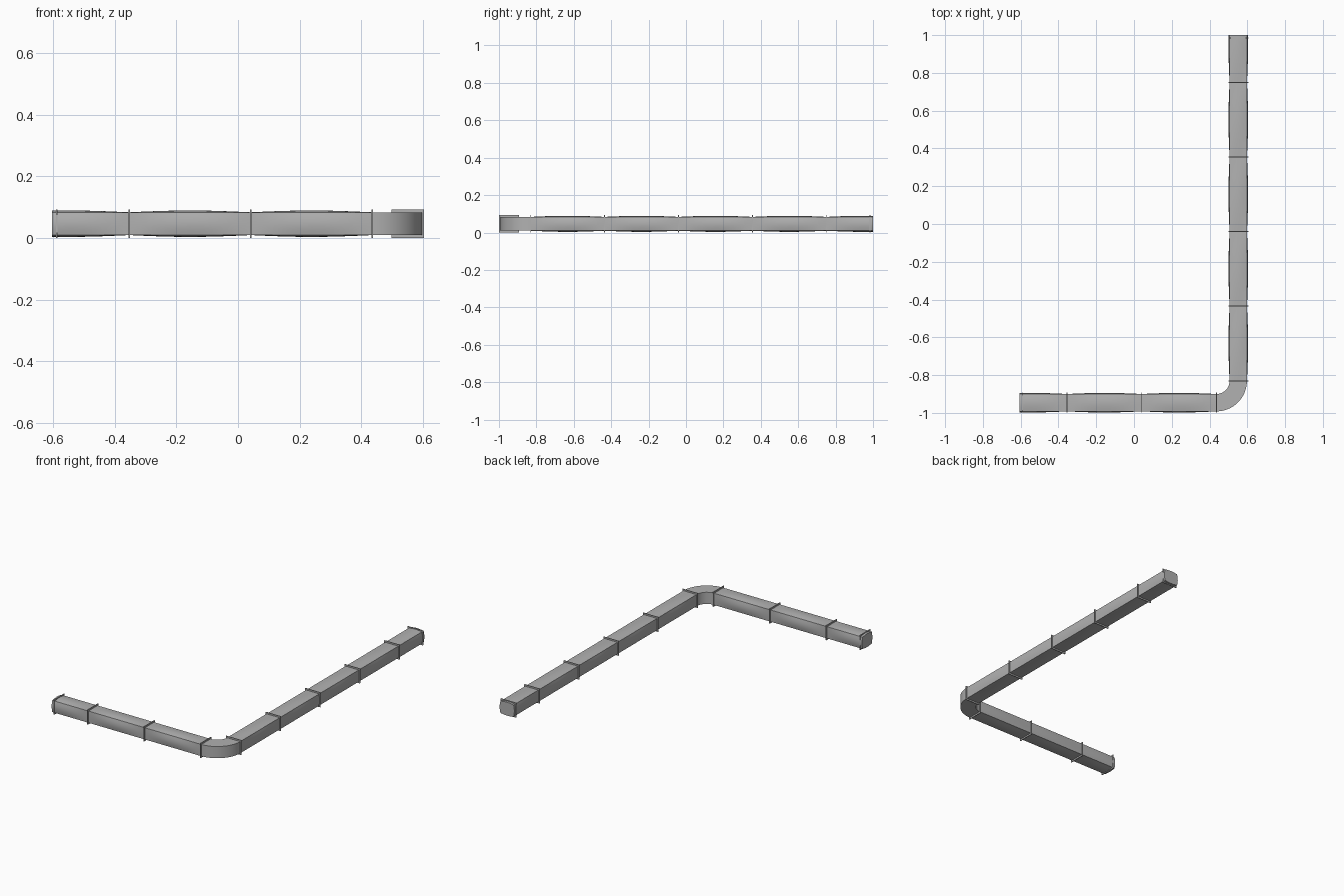
import bpy, bmesh, math
from mathutils import Vector

if "Cube" in bpy.data.objects:
    bpy.data.objects.remove(bpy.data.objects["Cube"])

HW, HH, ZC = 0.046, 0.037, 0.0465     # duct half width, half height, centre height
FW, FH, FT = 0.053, 0.0465, 0.005     # flange half width, half height, thickness
BULGE = 0.006
CX, CY, R = 0.436, -0.830, 0.116      # elbow centre and centreline radius
STEP = 0.395                          # panel length between flanges
N = 8                                 # divisions across each duct wall

metal = bpy.data.materials.new("grey_metal")
metal.diffuse_color = (0.44, 0.44, 0.44, 1)
metal.use_nodes = True
metal.node_tree.nodes["Principled BSDF"].inputs["Base Color"].default_value = metal.diffuse_color


def finish(name, bm):
    bmesh.ops.recalc_face_normals(bm, faces=bm.faces)
    me = bpy.data.meshes.new(name)
    bm.to_mesh(me)
    bm.free()
    me.materials.append(metal)
    ob = bpy.data.objects.new(name, me)
    bpy.context.collection.objects.link(ob)
    return ob


def loop_points(bulge):
    """Rectangular cross-section whose four walls swell outward."""
    corners = [(-HW, -HH), (HW, -HH), (HW, HH), (-HW, HH)]
    out = [(0, -1), (1, 0), (0, 1), (-1, 0)]
    pts = []
    for i in range(4):
        a, b = Vector(corners[i]), Vector(corners[(i + 1) % 4])
        for k in range(N):
            t = k / N
            pts.append(a.lerp(b, t) + Vector(out[i]) * bulge * math.sin(math.pi * t))
    return pts


def sweep(name, stations, cap=False):
    """Stations are (centre, sideways direction, bulge); cap closes the last one."""
    bm = bmesh.new()
    rings = []
    for c, side, b in stations:
        rings.append([bm.verts.new(c + side * p.x + Vector((0, 0, p.y)))
                      for p in loop_points(b)])
    for r0, r1 in zip(rings, rings[1:]):
        for i in range(len(r0)):
            j = (i + 1) % len(r0)
            bm.faces.new((r0[i], r0[j], r1[j], r1[i]))
    if cap:
        bm.faces.new(rings[-1])
    ob = finish(name, bm)
    bpy.context.view_layer.objects.active = ob
    ob.select_set(True)
    bpy.ops.object.shade_smooth_by_angle(angle=math.radians(35))
    ob.select_set(False)


def flange(name, c, side, along):
    """Thin rectangular collar around the duct."""
    bm = bmesh.new()
    rings = []
    for w, h, d in ((HW, HH, -1), (FW, FH, -1), (FW, FH, 1), (HW, HH, 1)):
        rings.append([bm.verts.new(c + side * (w * sx) + along * (d * FT / 2)
                                   + Vector((0, 0, h * sz)))
                      for sx, sz in ((-1, -1), (1, -1), (1, 1), (-1, 1))])
    for k in range(4):
        r0, r1 = rings[k], rings[(k + 1) % 4]
        for i in range(4):
            j = (i + 1) % 4
            bm.faces.new((r0[i], r0[j], r1[j], r1[i]))
    finish(name, bm)


def run(name, start, along, length):
    """Straight run of bulging panels with a collar at each joint and the end."""
    side = Vector((-along.y, along.x, 0))
    d, k = 0.0, 0
    while d < length - 1e-4:
        span = min(STEP, length - d)
        steps = 12
        st = []
        for i in range(steps + 1):
            s = span * i / steps
            st.append((start + along * (d + s), side,
                       BULGE * math.sin(math.pi * s / STEP)))
        sweep(f"{name}_panel_{k}", st, cap=d + span > length - 1e-4)
        flange(f"{name}_flange_{k}", start + along * d, side, along)
        d += span
        k += 1
    flange(f"{name}_end_flange", start + along * (length - 0.016), side, along)


# Short run toward -x and long run toward +y
run("short_duct", Vector((CX, CY - R, ZC)), Vector((-1, 0, 0)), CX + 0.605)
run("long_duct", Vector((CX + R, CY, ZC)), Vector((0, 1, 0)), 1.0 - CY)

# Rounded elbow joining the runs
elbow = []
for i in range(17):
    a = math.radians(-90 + 90 * i / 16)
    n = Vector((math.cos(a), math.sin(a), 0))
    elbow.append((Vector((CX, CY, ZC)) + n * R, n, 0.0))
sweep("elbow", elbow)
